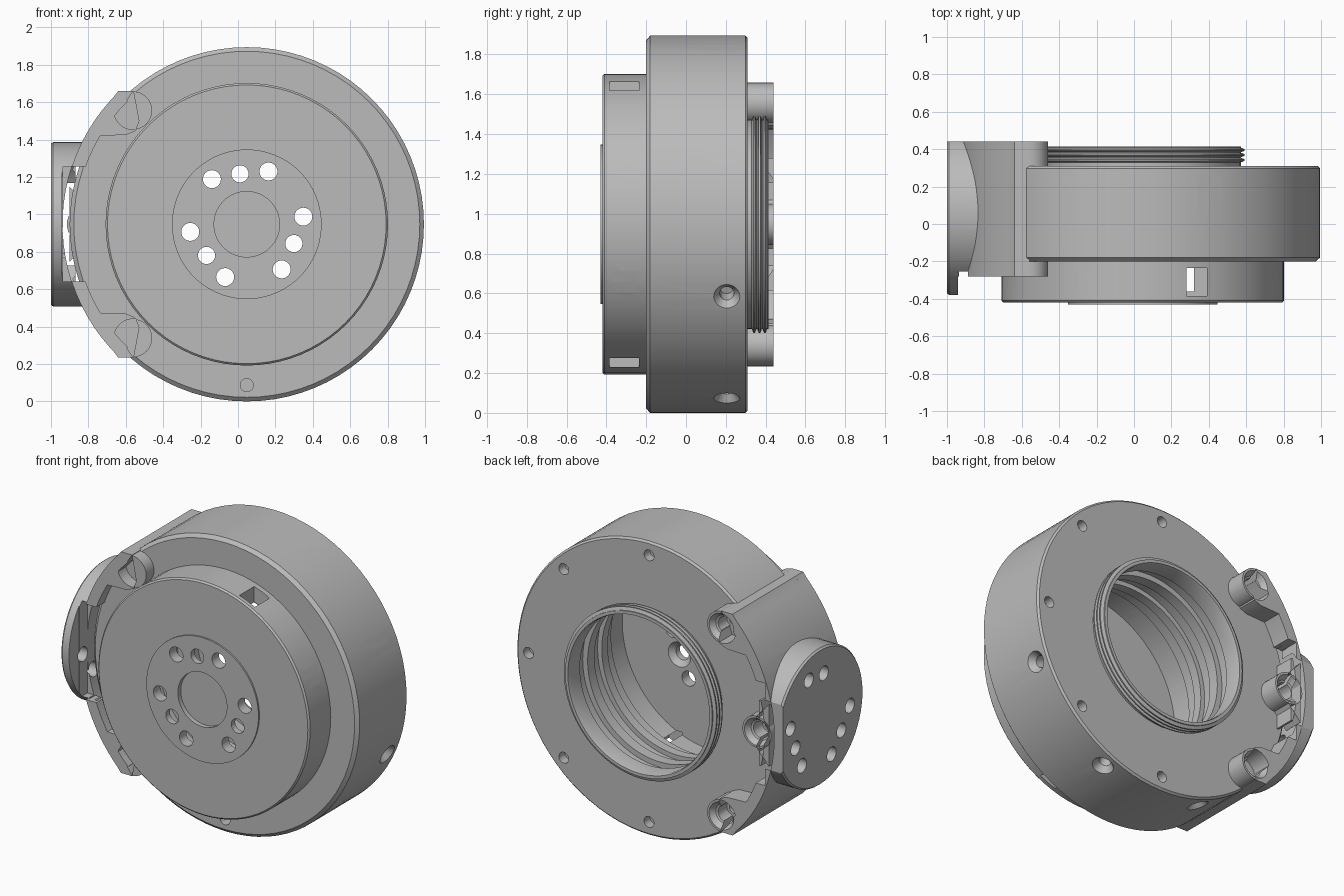
import bpy, bmesh
from math import sin, cos, radians, pi
from mathutils import Vector, Matrix

if "Cube" in bpy.data.objects:
    bpy.data.objects.remove(bpy.data.objects["Cube"], do_unlink=True)

CX, CZ = 0.047, 0.947          # main axis, running along y
FY = 0.06                      # side flange axis, running along x
BACK, FRONT = Vector((0, 1, 0)), Vector((0, -1, 0))

grey = bpy.data.materials.new("machined grey")
grey.use_nodes = True
colour = (0.5, 0.5, 0.5, 1)
grey.diffuse_color = colour
grey.node_tree.nodes["Principled BSDF"].inputs["Base Color"].default_value = colour


def revolve(bm, profile, origin, axis, steps=24, closed=False):
    """Spin (radius, distance) points around an axis."""
    part = bmesh.new()
    verts = [part.verts.new((r, 0, h)) for r, h in profile]
    pairs = list(zip(verts, verts[1:]))
    if closed:
        pairs.append((verts[-1], verts[0]))
    edges = [part.edges.new(p) for p in pairs]
    bmesh.ops.spin(part, geom=verts + edges, cent=(0, 0, 0), axis=(0, 0, 1),
                   angle=2 * pi, steps=steps)
    bmesh.ops.remove_doubles(part, verts=part.verts, dist=1e-5)
    part.transform(Matrix.Translation(origin) @ axis.to_track_quat('Z', 'Y').to_matrix().to_4x4())
    merge(bm, part)


def merge(bm, part):
    bmesh.ops.recalc_face_normals(part, faces=part.faces)
    mesh = bpy.data.meshes.new("piece")
    part.to_mesh(mesh)
    part.free()
    bm.from_mesh(mesh)
    bpy.data.meshes.remove(mesh)


def prism(bm, points, y0, y1):
    """Extrude an xz outline along y."""
    part = bmesh.new()
    face = part.faces.new([part.verts.new((x, y0, z)) for x, z in points])
    out = bmesh.ops.extrude_face_region(part, geom=[face])
    moved = [v for v in out["geom"] if isinstance(v, bmesh.types.BMVert)]
    bmesh.ops.translate(part, verts=moved, vec=(0, y1 - y0, 0))
    merge(bm, part)


def box(bm, x0, x1, y0, y1, z0, z1):
    prism(bm, [(x0, z0), (x1, z0), (x1, z1), (x0, z1)], y0, y1)


def drill(bm, origin, axis, stations):
    """Stepped hole; starts a little above the surface."""
    r0, end = stations[0][0], stations[-1][1]
    revolve(bm, [(0, -0.02), (r0, -0.02)] + stations + [(0, end)], origin, axis)


def make(name, bm):
    mesh = bpy.data.meshes.new(name)
    bm.to_mesh(mesh)
    bm.free()
    mesh.materials.append(grey)
    obj = bpy.data.objects.new(name, mesh)
    bpy.context.collection.objects.link(obj)
    return obj


def cut(obj, cutter):
    mod = obj.modifiers.new("cut", 'BOOLEAN')
    mod.operation = 'DIFFERENCE'
    mod.solver = 'EXACT'
    mod.use_self = True
    mod.object = cutter
    bpy.ops.object.select_all(action='DESELECT')
    bpy.context.view_layer.objects.active = obj
    obj.select_set(True)
    bpy.ops.object.modifier_apply(modifier=mod.name)
    bpy.data.objects.remove(cutter, do_unlink=True)
    bpy.ops.object.shade_smooth_by_angle(angle=radians(30))


def polar(deg, r):
    return CX + r * cos(radians(deg)), CZ + r * sin(radians(deg))


def hub_pattern():
    """Three groups of three holes: (angle, radius, is_middle)."""
    for k in range(3):
        mid = 97.7 + 120 * k
        yield mid, 0.272, True
        yield mid - 30, 0.305, False
        yield mid + 30, 0.305, False


# Hollow housing: hub face, front disc, wide ring, threaded neck, stepped bore
thread = []
for i in range(3):
    y = 0.33 + 0.027 * i
    thread += [(0.525, y), (0.545, y + 0.008), (0.545, y + 0.016), (0.525, y + 0.024)]
outer = [(0, -0.40), (0.175, -0.40), (0.175, -0.43), (0.40, -0.43), (0.40, -0.42),
         (0.745, -0.42), (0.755, -0.41), (0.755, -0.20), (0.925, -0.20), (0.947, -0.18),
         (0.947, 0.298), (0.935, 0.31), (0.525, 0.31)]
bore = [(0.525, 0.415), (0.505, 0.415), (0.50, 0.40), (0.50, 0.30), (0.55, 0.30),
        (0.55, 0.20), (0.515, 0.20), (0.515, 0.13), (0.57, 0.13), (0.57, 0.02),
        (0.54, 0.02), (0.54, -0.04), (0.60, -0.04), (0.60, -0.16), (0.66, -0.16),
        (0.66, -0.36), (0, -0.36)]
bm = bmesh.new()
revolve(bm, outer + thread + bore, Vector((CX, 0, CZ)), BACK, 80)
housing = make("housing", bm)

bm = bmesh.new()
for k in range(8):
    # Small axial holes on both ring faces
    x, z = polar(45 * k, 0.86)
    drill(bm, Vector((x, -0.20, z)), BACK, [(0.035, 0.08)])
    drill(bm, Vector((x, 0.31, z)), FRONT, [(0.035, 0.06)])
    # Countersunk radial holes on the ring and the front disc
    a = 22.5 + 45 * k
    inward = Vector((-cos(radians(a)), 0, -sin(radians(a))))
    x, z = polar(a, 0.947)
    drill(bm, Vector((x, 0.205, z)), inward, [(0.066, 0), (0.036, 0.04), (0.034, 0.12)])
    if k not in (1, 6):
        x, z = polar(a, 0.755)
        drill(bm, Vector((x, -0.305, z)), inward, [(0.064, 0), (0.036, 0.04), (0.034, 0.14)])
# Square windows through the disc wall, above and below
box(bm, 0.28, 0.39, -0.385, -0.235, CZ + 0.6, CZ + 0.8)
box(bm, 0.28, 0.39, -0.385, -0.235, CZ - 0.8, CZ - 0.6)
# Hub holes, the middle ones widened from inside
for a, r, middle in hub_pattern():
    x, z = polar(a, r)
    wide = [(0.08, 0), (0.046, 0.03)] if middle else [(0.048, 0)]
    drill(bm, Vector((x, -0.36, z)), FRONT, wide + [(wide[-1][0], 0.10)])
cut(housing, make("housing_cutter", bm))

# Side bracket: curved web, ears gripping both ring faces, round flange
bm = bmesh.new()
arc = range(134, 227, 4)
prism(bm, [polar(a, 0.985) for a in arc] + [polar(a, 0.915) for a in reversed(arc)], -0.28, 0.44)
corner = [(-0.64, 1.66), (-0.56, 1.66), (-0.60, 1.60), (-0.67, 1.57), (-0.67, 1.62)]
gusset = [(-0.64, 1.66), (-0.56, 1.66), (-0.53, 1.50), (-0.55, 1.445), (-0.60, 1.425),
          (-0.74, 1.42), (-0.79, 1.38), (-0.84, 1.26), (-0.87, 1.22), (-0.885, 1.24),
          (-0.82, 1.39), (-0.74, 1.53)]
lips = [(-0.28, -0.20), (0.31, 0.44)]
for sign in (1, -1):
    def flip(pts):
        return [(x, CZ + sign * (z - CZ)) for x, z in pts]
    prism(bm, flip(corner), -0.28, 0.44)
    ex, ez = polar(180 - sign * 45, 0.86)
    for y0, y1 in lips:
        prism(bm, flip(gusset), y0, y1)
        revolve(bm, [(0, 0), (0.102, 0), (0.102, y1 - y0), (0, y1 - y0)],
                Vector((ex, y0, ez)), BACK, 32)
# Middle ear at the back only
mx, mz = polar(180, 0.86)
revolve(bm, [(0, 0), (0.102, 0), (0.102, 0.13), (0, 0.13)], Vector((mx, 0.31, mz)), BACK, 32)
prism(bm, [(-0.90, CZ - 0.2), (-0.81, CZ - 0.1), (-0.81, CZ + 0.1), (-0.90, CZ + 0.2)], 0.31, 0.44)
# Flange disc facing sideways
revolve(bm, [(0, 0), (0.43, 0), (0.44, 0.012), (0.44, 0.17), (0, 0.17)],
        Vector((-1, FY, CZ)), Vector((1, 0, 0)), 64)
bracket = make("side_bracket", bm)

bm = bmesh.new()
# Flat at the back of the flange, relief behind its front edge, front pocket
box(bm, -1.1, -0.3, 0.44, 0.7, 0, 2)
box(bm, -0.94, -0.7, -0.6, -0.28, 0.3, 1.6)
box(bm, -0.935, -0.75, -0.29, -0.20, 0.64, 1.255)
# Clear the flange behind the back lip scoops
for s in (1, -1):
    z0, z1 = sorted((CZ + s * 0.21, CZ + s * 0.33))
    box(bm, -0.87, -0.80, 0.31, 0.45, z0, z1)
# Ear bolt holes
sink = [(0.088, 0), (0.065, 0.035), (0.052, 0.04)]
for a in (135, 180, 225):
    x, z = polar(a, 0.86)
    drill(bm, Vector((x, 0.44, z)), FRONT, sink + [(0.052, 0.13)])
    if a != 180:
        drill(bm, Vector((x, -0.28, z)), BACK, sink + [(0.052, 0.08)])
# Flange holes
for a, r, middle in hub_pattern():
    y, z = FY + r * cos(radians(a)), CZ + r * sin(radians(a))
    drill(bm, Vector((-1, y, z)), Vector((1, 0, 0)), [(0.046, 0.09)])
cut(bracket, make("bracket_cutter", bm))
